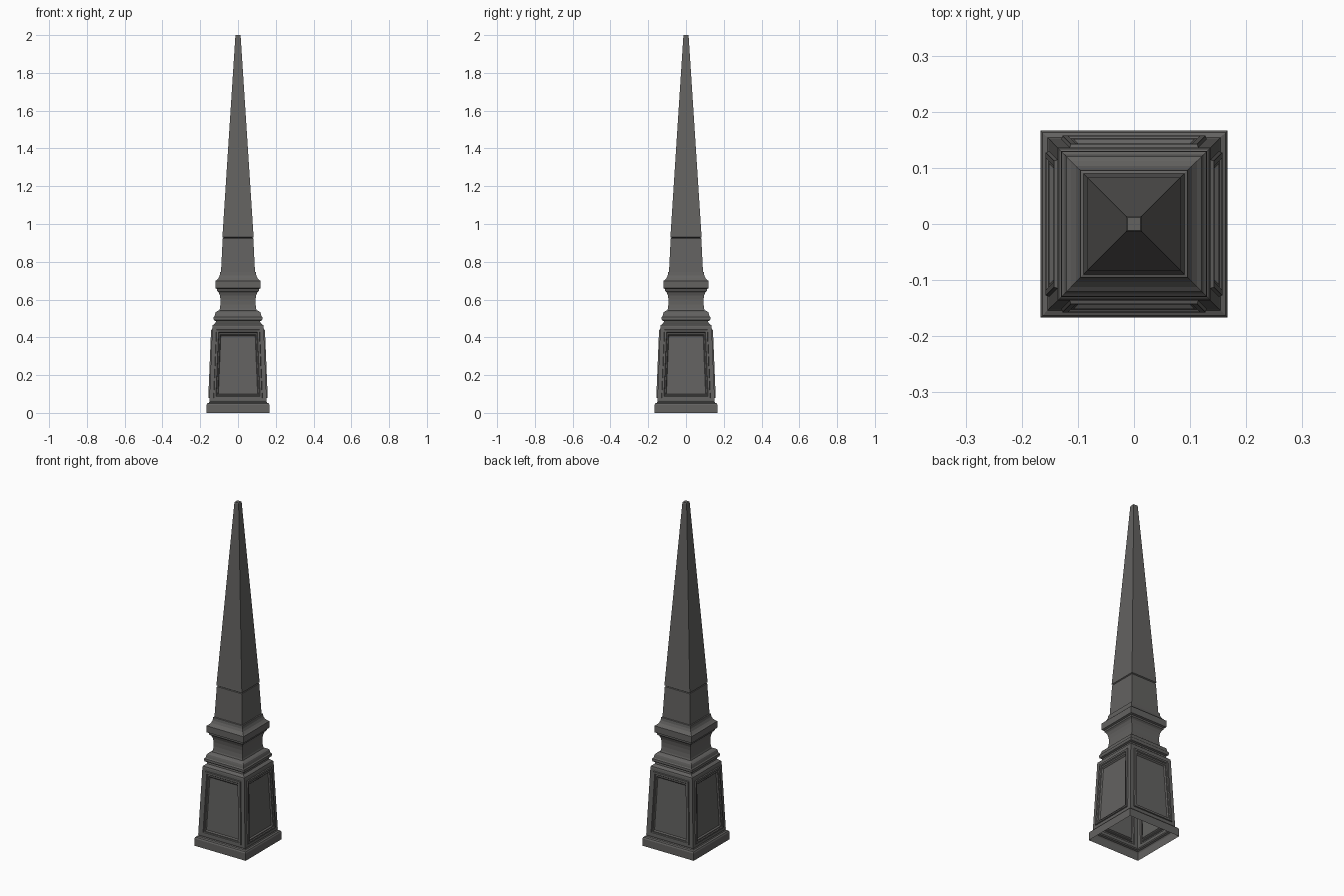
import bpy, bmesh, math
from mathutils import Matrix

if "Cube" in bpy.data.objects:
    bpy.data.objects.remove(bpy.data.objects["Cube"])

iron = bpy.data.materials.new("dark grey iron")
iron.diffuse_color = (0.125, 0.122, 0.118, 1)
iron.use_nodes = True
iron.node_tree.nodes["Principled BSDF"].inputs["Base Color"].default_value = iron.diffuse_color


def finish(name, bm):
    bmesh.ops.remove_doubles(bm, verts=bm.verts, dist=1e-5)
    me = bpy.data.meshes.new(name)
    bm.to_mesh(me)
    bm.free()
    me.materials.append(iron)
    ob = bpy.data.objects.new(name, me)
    bpy.context.collection.objects.link(ob)
    return ob


def bridge(bm, a, b):
    for i in range(4):
        j = (i + 1) % 4
        bm.faces.new((a[i], a[j], b[j], b[i]))


def square_tower(name, profile, cap=False):
    """Stack of square rings from (half width, height) pairs."""
    bm = bmesh.new()
    prev = None
    for h, z in profile:
        ring = [bm.verts.new((sx * h, sy * h, z))
                for sx, sy in ((-1, -1), (1, -1), (1, 1), (-1, 1))]
        if prev:
            bridge(bm, prev, ring)
        prev = ring
    if cap:
        bm.faces.new(prev)
    return finish(name, bm)


# Pedestal wall: half width tapers with height
Z0, Z1 = 0.065, 0.455


def wall(z):
    return 0.152 - 0.016 * (z - Z0) / (Z1 - Z0)


# Base plinth, open underneath
square_tower("base_plinth", [(0.167, 0), (0.167, 0.042), (0.163, 0.050),
                             (0.154, 0.054), (0.151, 0.060), (wall(Z0), Z0)])

# Four tapered sides with raised frame moulding and sunken panel
# rows: margin from corner, bottom z, top z, outward offset
rows = [(0, Z0, Z1, 0), (0.022, 0.078, 0.441, 0), (0.024, 0.080, 0.439, 0.006),
        (0.034, 0.088, 0.428, 0.006), (0.037, 0.091, 0.424, 0.001),
        (0.043, 0.096, 0.415, 0.001), (0.047, 0.101, 0.408, -0.007)]
bm = bmesh.new()
for k in range(4):
    rot = Matrix.Rotation(k * math.pi / 2, 4, 'Z')
    prev = None
    for m, lo, hi, off in rows:
        ring = []
        for s, z in ((-1, lo), (1, lo), (1, hi), (-1, hi)):
            v = bm.verts.new((s * (wall(z) - m), -(wall(z) + off), z))
            v.co = rot @ v.co
            ring.append(v)
        if prev:
            bridge(bm, prev, ring)
        prev = ring
    bm.faces.new(prev)
finish("panelled_pedestal", bm)

# Shoulder mouldings above the pedestal
square_tower("shoulder_moulding", [
    (wall(Z1), Z1), (0.134, 0.464), (0.127, 0.470), (0.119, 0.476),
    (0.117, 0.486), (0.127, 0.490), (0.130, 0.497), (0.129, 0.507),
    (0.124, 0.512), (0.122, 0.522), (0.119, 0.532), (0.112, 0.538),
    (0.099, 0.543)])

# Concave neck
square_tower("neck", [(0.099, 0.543), (0.096, 0.552), (0.093, 0.575),
                      (0.093, 0.600), (0.096, 0.622), (0.102, 0.638),
                      (0.110, 0.646)])

# Projecting collar
square_tower("collar", [(0.110, 0.646), (0.110, 0.656), (0.120, 0.660),
                        (0.120, 0.698), (0.112, 0.704), (0.103, 0.714),
                        (0.097, 0.728), (0.095, 0.745), (0.090, 0.747)])

# Lower shaft and tall spire, with a fine joint between
square_tower("lower_shaft", [(0.090, 0.747), (0.081, 0.924), (0.077, 0.927)])
square_tower("spire", [(0.077, 0.927), (0.083, 0.931), (0.082, 0.940),
                       (0.014, 1.994), (0.012, 2.0)], cap=True)

# Consistent outward normals, as the shells share one winding
for ob in bpy.context.collection.objects:
    ob.data.update()
